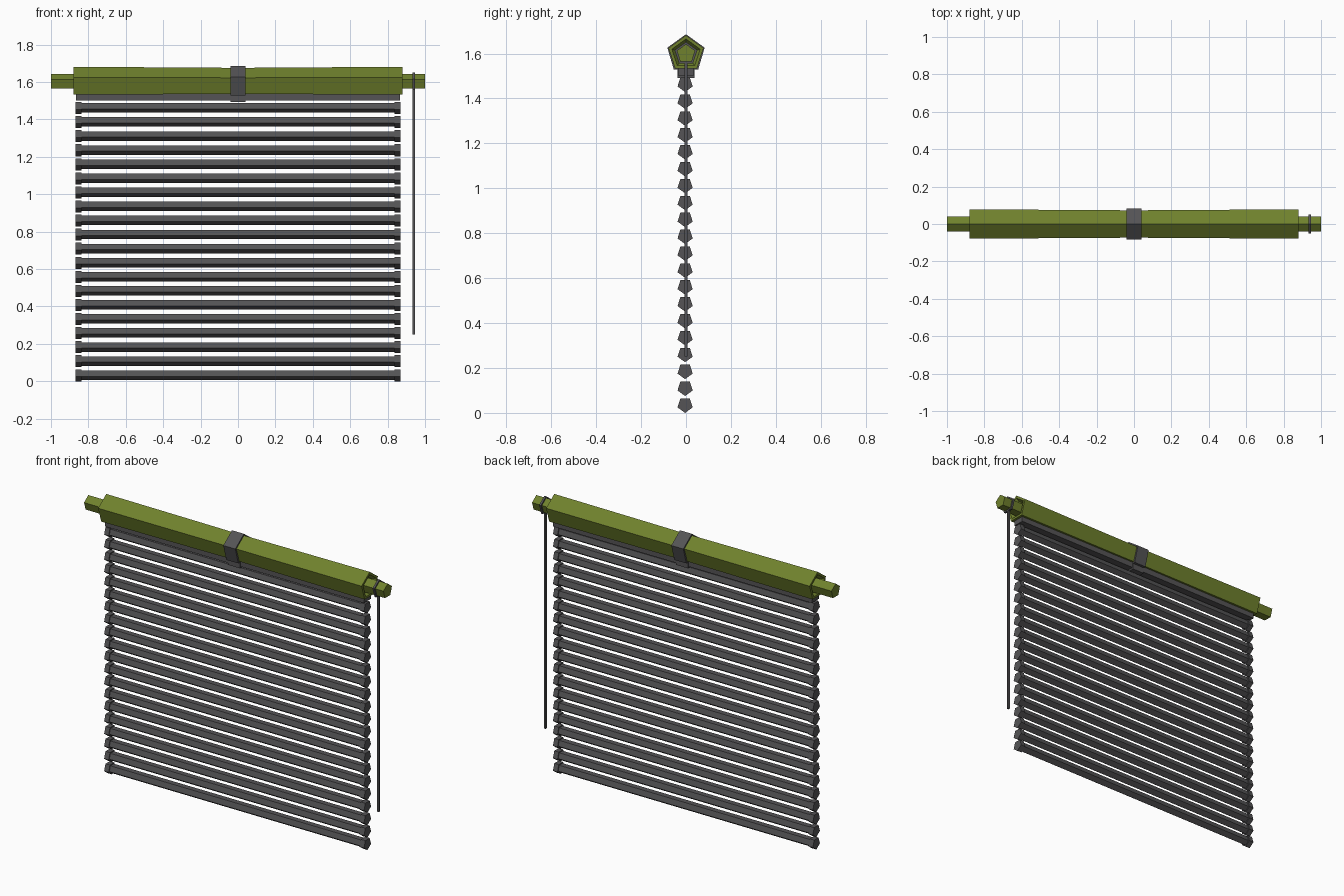
import bpy, bmesh, math

cube = bpy.data.objects.get("Cube")
if cube:
    bpy.data.objects.remove(cube)


def material(name, rgb):
    m = bpy.data.materials.new(name)
    m.use_nodes = True
    m.diffuse_color = (*rgb, 1)
    bsdf = m.node_tree.nodes["Principled BSDF"]
    bsdf.inputs["Base Color"].default_value = (*rgb, 1)
    bsdf.inputs["Roughness"].default_value = 0.9
    return m


GREEN = material("bamboo green", (0.16, 0.22, 0.026))
GREY = material("charcoal grey", (0.09, 0.088, 0.092))


def pentagon(r, point=90):
    """Five (y, z) corners with one corner at the given angle."""
    angles = [math.radians(point + 72 * i) for i in range(5)]
    return [(r * math.cos(a), r * math.sin(a)) for a in angles]


def loft(name, sections, mat, y=0, z=0):
    """Skin a list of (x, profile) sections along x and cap both ends."""
    bm = bmesh.new()
    rings = [[bm.verts.new((x, py + y, pz + z)) for py, pz in prof]
             for x, prof in sections]
    n = len(rings[0])
    for a, b in zip(rings, rings[1:]):
        for i in range(n):
            j = (i + 1) % n
            bm.faces.new((a[i], a[j], b[j], b[i]))
    bm.faces.new(rings[0])
    bm.faces.new(rings[-1])
    bmesh.ops.recalc_face_normals(bm, faces=bm.faces)
    me = bpy.data.meshes.new(name)
    bm.to_mesh(me)
    bm.free()
    me.materials.append(mat)
    ob = bpy.data.objects.new(name, me)
    bpy.context.collection.objects.link(ob)
    return ob


def mirrored(half):
    """Mirror (x, r) stations, given from the centre outwards, to both sides."""
    return [(-x, r) for x, r in reversed(half)] + half


POLE_Z = 1.599

# Main pole: slightly waisted, with recessed ends
pole = mirrored([(0.04, 0.077), (0.16, 0.078), (0.49, 0.080), (0.88, 0.082),
                 (0.88, 0.066), (0.86, 0.050)])
loft("main_pole", [(x, pentagon(r)) for x, r in pole], GREEN, z=POLE_Z)

# Thin core pole sticking out at both ends
loft("core_pole", [(x, pentagon(0.043)) for x in (-1, 1)], GREEN, z=POLE_Z)

# Top rail under the pole
rail = [(-0.035, 1.502), (0.035, 1.502), (0.035, 1.545), (-0.035, 1.545)]
loft("top_rail", [(x, rail) for x in (-0.865, 0.865)], GREY)

# Centre band wrapped around pole and rail
half = [(0.083, 1.626), (0.054, 1.528), (0.038, 1.528), (0.038, 1.492)]
band = [(0, 1.686)] + half + [(-y, z) for y, z in reversed(half)]
loft("centre_band", [(x, band) for x in (-0.04, 0.04)], GREY)

# Slats with thicker end caps, corner pointing down
slat = mirrored([(0.838, 0.028), (0.838, 0.0355), (0.868, 0.0355)])
for i in range(20):
    loft(f"slat_{i + 1:02d}", [(x, pentagon(r, -90)) for x, r in slat], GREY,
         y=-0.004, z=0.0355 + 0.0752 * i)

# Pull cord with its loop around the core pole
loft("cord_loop", [(x, pentagon(0.053)) for x in (0.934, 0.946)], GREY, z=POLE_Z)
cord = [(-0.006, 0.25), (0.006, 0.25), (0.006, 1.57), (-0.006, 1.57)]
loft("pull_cord", [(x, cord) for x in (0.934, 0.946)], GREY)
